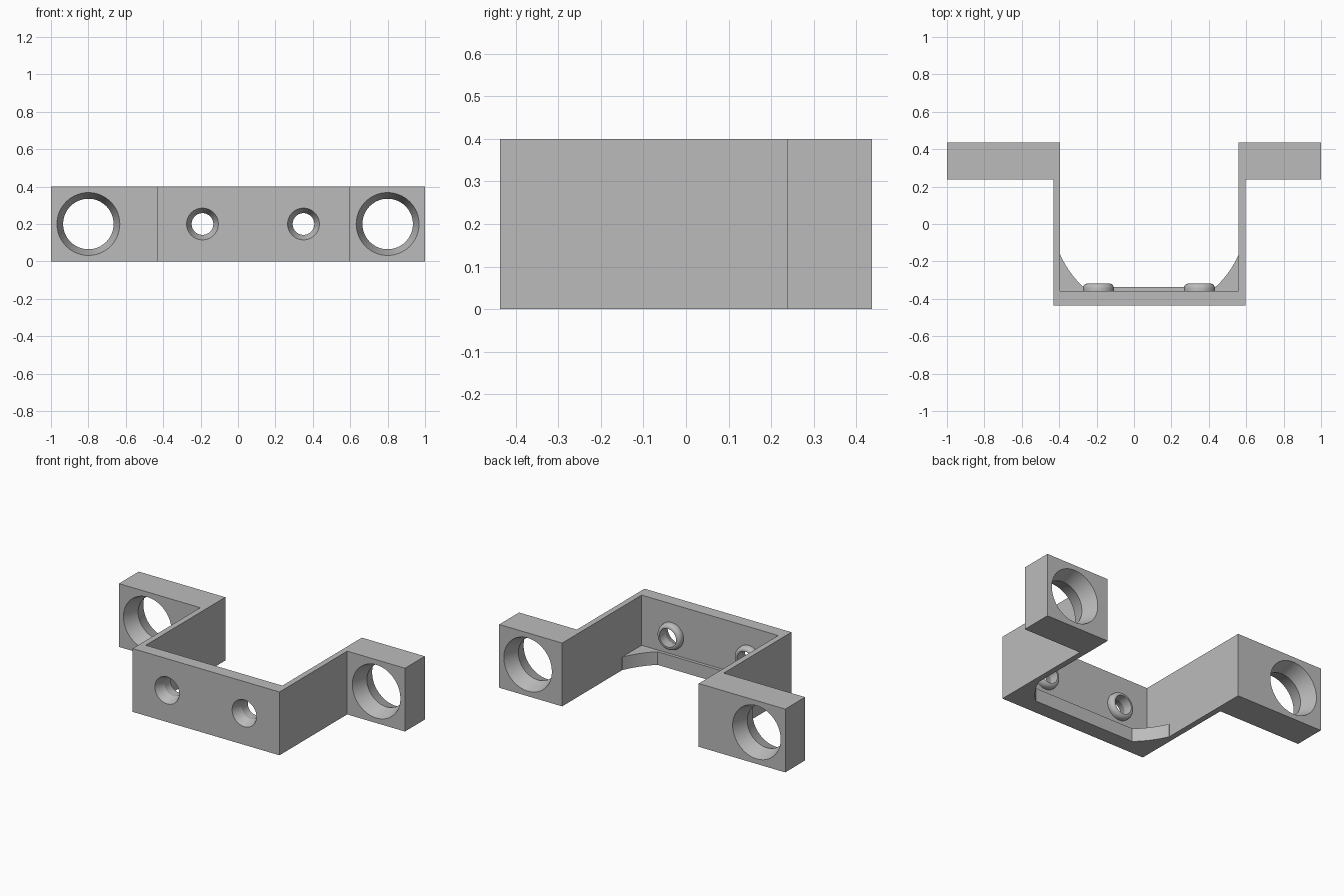
import bpy
import bmesh
from math import pi, cos, sin

cube = bpy.data.objects.get("Cube")
if cube:
    bpy.data.objects.remove(cube)

grey = bpy.data.materials.new("plain grey")
grey.use_nodes = True
GREY = (0.5, 0.5, 0.5, 1)
grey.diffuse_color = GREY
grey.node_tree.nodes["Principled BSDF"].inputs["Base Color"].default_value = GREY

HEIGHT, MID = 0.4, 0.2
FRONT, BACK, EAR = -0.437, 0.437, 0.239
INNER, LEDGE = -0.357, -0.337
CENTRE, HALF_IN, HALF_OUT = 0.0825, 0.4775, 0.5135


def make(name, bm):
    bmesh.ops.recalc_face_normals(bm, faces=bm.faces)
    mesh = bpy.data.meshes.new(name)
    bm.to_mesh(mesh)
    bm.free()
    mesh.materials.append(grey)
    obj = bpy.data.objects.new(name, mesh)
    bpy.context.collection.objects.link(obj)
    return obj


def extrude(name, outline, top):
    """Raise a plan outline from the ground to the given height."""
    bm = bmesh.new()
    face = bm.faces.new([bm.verts.new((x, y, 0)) for x, y in outline])
    up = bmesh.ops.extrude_face_region(bm, geom=[face])["geom"]
    bmesh.ops.translate(bm, vec=(0, 0, top),
                        verts=[v for v in up if isinstance(v, bmesh.types.BMVert)])
    return make(name, bm)


def lathe(name, x, profile, sides=64):
    """Closed solid turned about a line parallel to y; profile is (radius, y)."""
    bm = bmesh.new()
    rings = [[bm.verts.new((x + r * cos(2 * pi * i / sides), y,
                            MID + r * sin(2 * pi * i / sides)))
              for i in range(sides)] for r, y in profile]
    for a, b in zip(rings, rings[1:]):
        for i in range(sides):
            j = (i + 1) % sides
            bm.faces.new((a[i], a[j], b[j], b[i]))
    bm.faces.new(rings[0])
    bm.faces.new(rings[-1])
    return make(name, bm)


def boolean(target, tool, operation):
    mod = target.modifiers.new(tool.name, 'BOOLEAN')
    mod.object, mod.operation, mod.solver = tool, operation, 'EXACT'
    bpy.context.view_layer.objects.active = target
    bpy.ops.object.modifier_apply(modifier=mod.name)
    bpy.data.objects.remove(tool)


# Hat-shaped strap with two ears
left_in, left_out = CENTRE + HALF_IN, CENTRE + HALF_OUT
right_in, right_out = CENTRE - HALF_IN, CENTRE - HALF_OUT
bracket = extrude("bracket", [
    (-1, EAR), (right_out, EAR), (right_out, FRONT), (left_out, FRONT),
    (left_out, EAR), (1, EAR), (1, BACK), (left_in, BACK),
    (left_in, INNER), (right_in, INNER), (right_in, BACK), (-1, BACK)], HEIGHT)

# Low ledge whose ends sweep up the walls along one large circle
RADIUS, CIRCLE_Y, STEPS = 0.521, 0.046, 12
start, end = -0.413, -0.828
arc = []
for i in range(STEPS + 1):
    a = start + (end - start) * i / STEPS
    arc.append((RADIUS * cos(a), CIRCLE_Y + RADIUS * sin(a)))
arc[-1] = (arc[-1][0], LEDGE)
LAP = 0.01
outline = [(HALF_IN + LAP, INNER - LAP), (HALF_IN + LAP, arc[0][1])] + arc
outline = [(CENTRE + x, y) for x, y in outline] + \
          [(CENTRE - x, y) for x, y in reversed(outline)]
ledge = extrude("ledge", outline, 0.083)
boolean(bracket, ledge, 'UNION')

# Screw bosses with rounded rims, then their countersunk holes
TIP = -0.319
for x in (-0.19, 0.35):
    rim = [(0.062 + 0.021 * cos(t * pi / 12), INNER + 0.012 + 0.026 * sin(t * pi / 12))
           for t in range(7)]
    boss = lathe("boss", x, [(0.083, INNER - LAP)] + rim)
    boolean(bracket, boss, 'UNION')
    hole = lathe("screw_hole", x, [(0.09, FRONT - 0.01), (0.085, FRONT),
                                   (0.058, FRONT + 0.06), (0.058, TIP + 0.02)])
    boolean(bracket, hole, 'DIFFERENCE')

# Large ear holes, narrowing to a waist
for x in (-0.8, 0.8):
    hole = lathe("ear_hole", x, [(0.171, EAR - 0.01), (0.168, EAR),
                                 (0.135, (EAR + BACK) / 2),
                                 (0.168, BACK), (0.171, BACK + 0.01)])
    boolean(bracket, hole, 'DIFFERENCE')

bpy.ops.object.select_all(action='DESELECT')
bracket.select_set(True)
bpy.context.view_layer.objects.active = bracket
bpy.ops.object.shade_smooth_by_angle(angle=0.4)
